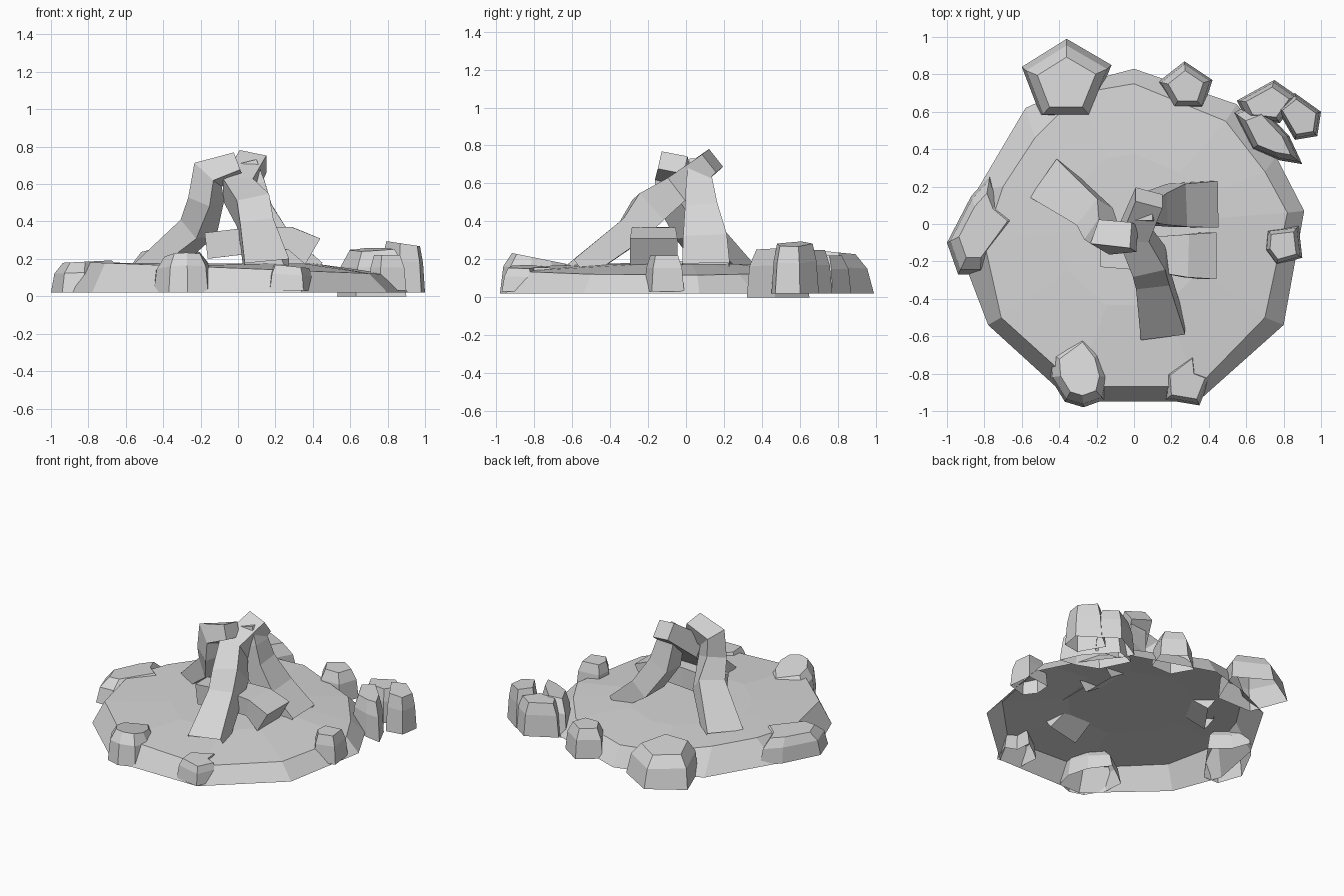
import bpy, bmesh
from mathutils import Vector

cube = bpy.data.objects.get("Cube")
if cube:
    bpy.data.objects.remove(cube, do_unlink=True)

grey = bpy.data.materials.new("light_grey")
grey.use_nodes = True
colour = (0.68, 0.68, 0.68, 1)
grey.diffuse_color = colour
grey.node_tree.nodes["Principled BSDF"].inputs["Base Color"].default_value = colour


def loft(name, rings, closed=False):
    """Join rings of equal length into a flat-shaded shell, open below unless closed."""
    bm = bmesh.new()
    loops = [[bm.verts.new(point) for point in ring] for ring in rings]
    for low, high in zip(loops, loops[1:]):
        count = len(low)
        for i in range(count):
            j = (i + 1) % count
            bm.faces.new((low[i], low[j], high[j], high[i]))
    bm.faces.new(loops[-1])
    if closed:
        bm.faces.new(list(reversed(loops[0])))
    bmesh.ops.recalc_face_normals(bm, faces=bm.faces)
    mesh = bpy.data.meshes.new(name)
    bm.to_mesh(mesh)
    bm.free()
    mesh.materials.append(grey)
    obj = bpy.data.objects.new(name, mesh)
    bpy.context.collection.objects.link(obj)
    return obj


def log(name, path, widths, side, closed=False):
    """Sweep a rectangular section along a bent path; side is the width axis."""
    points = [Vector(p) for p in path]
    rings = []
    for i, (point, (wide, thick)) in enumerate(zip(points, widths)):
        along = points[min(i + 1, len(points) - 1)] - points[max(i - 1, 0)]
        along.normalize()
        across = Vector(side)
        across = (across - along * across.dot(along)).normalized()
        out = along.cross(across)
        rings.append([point + across * wide * a + out * thick * b
                      for a, b in ((-.5, -.5), (.5, -.5), (.5, .5), (-.5, .5))])
    return loft(name, rings, closed)


def stone(name, outline, height, base=.02, top=.65, tilt=(0, 0), shift=(0, 0)):
    """Faceted boulder: ground outline, shoulder ring and a tilted flat top."""
    count = len(outline)
    middle_x = sum(x for x, y in outline) / count
    middle_y = sum(y for x, y in outline) / count
    rings = []
    for level, scale in ((0, 1), (.65, .9), (1, top)):
        ring = []
        for x, y in outline:
            dx = (x - middle_x) * scale + shift[0] * level
            dy = (y - middle_y) * scale + shift[1] * level
            z = base + (height - base + tilt[0] * dx + tilt[1] * dy) * level
            ring.append((middle_x + dx, middle_y + dy, z))
        rings.append(ring)
    return loft(name, rings)


# Low hollow ground slab with a sloping rim
foot = [(0, .83), (-.3, .75), (-.58, .62), (-.84, .18), (-.91, -.2), (-.78, -.54),
        (-.33, -.95), (.34, -.95), (.8, -.54), (.91, .07), (.76, .36), (.55, .64)]
rim = [(0, .75), (-.29, .7), (-.53, .46), (-.7, .2), (-.8, -.1), (-.71, -.5),
       (-.3, -.87), (.34, -.87), (.7, -.5), (.82, .06), (.7, .28), (.49, .55)]
loft("ground_slab", [
    [(x, y, .02) for x, y in foot],
    [(x, y, .15 - .04 * x) for x, y in rim],
    [(x * .5, y * .5, .175) for x, y in rim],
])

# Bent logs leaning together
log("front_log",
    [(.155, -.57, .14), (.1, -.29, .35), (.08, -.2, .46), (.0, -.05, .57), (.08, .14, .72)],
    [(.24, .12), (.18, .15), (.18, .19), (.16, .15), (.15, .12)], (1, 0, 0))
log("left_log",
    [(-.46, .23, .14), (-.21, .04, .37), (-.17, -.06, .52),
     (-.16, -.07, .65), (.0, -.07, .71)],
    [(.25, .1), (.18, .14), (.14, .14), (.14, .15), (.14, .1)], (.5, .85, 0))
log("right_log",
    [(.42, .105, .14), (.23, .1, .28), (.11, .08, .46), (.08, .07, .6), (.05, .07, .72)],
    [(.25, .1), (.23, .14), (.17, .15), (.14, .13), (.1, .1)], (0, 1, 0))
log("short_log",
    [(-.17, -.16, .27), (.08, -.16, .3), (.28, -.17, .31), (.4, -.17, .24)],
    [(.14, .14), (.18, .14), (.23, .12), (.25, .16)], (0, 1, 0), closed=True)

# Boulders around the rim
stone("back_large_stone",
      [(-.36, .99), (-.6, .84), (-.5, .58), (-.23, .58), (-.12, .85)],
      .24, tilt=(0, -.1), shift=(0, -.02))
stone("back_small_stone",
      [(.27, .87), (.13, .76), (.21, .62), (.37, .62), (.42, .77)], .22)
stone("corner_outer_stone",
      [(.98, .47), (1, .6), (.86, .7), (.76, .62), (.86, .45)],
      .28, top=.75, tilt=(-.15, 0))
stone("corner_back_stone",
      [(.75, .77), (.55, .66), (.6, .56), (.78, .54), (.88, .68)], .25, top=.7)
stone("corner_front_stone",
      [(.66, .65), (.53, .6), (.63, .4), (.78, .34), (.9, .32), (.83, .47)],
      .25, base=0, tilt=(.1, .1))
stone("right_stone",
      [(.88, -.01), (.71, -.03), (.7, -.14), (.76, -.22), (.9, -.18)],
      .22, base=.03, top=.7)
stone("front_right_stone",
      [(.32, -.68), (.16, -.8), (.17, -.94), (.35, -.97), (.41, -.82), (.33, -.79)],
      .16, base=.03, top=.75, tilt=(-.1, 0))
stone("front_left_stone",
      [(-.27, -.54), (-.46, -.68), (-.45, -.82), (-.37, -.95),
       (-.27, -.98), (-.16, -.94), (-.13, -.82), (-.17, -.67)],
      .21, tilt=(0, -.2))
stone("left_stone",
      [(-.77, .26), (-.87, .15), (-1, -.1), (-.94, -.27),
       (-.82, -.27), (-.6, .03), (-.72, .13)],
      .185, tilt=(.05, 0))
